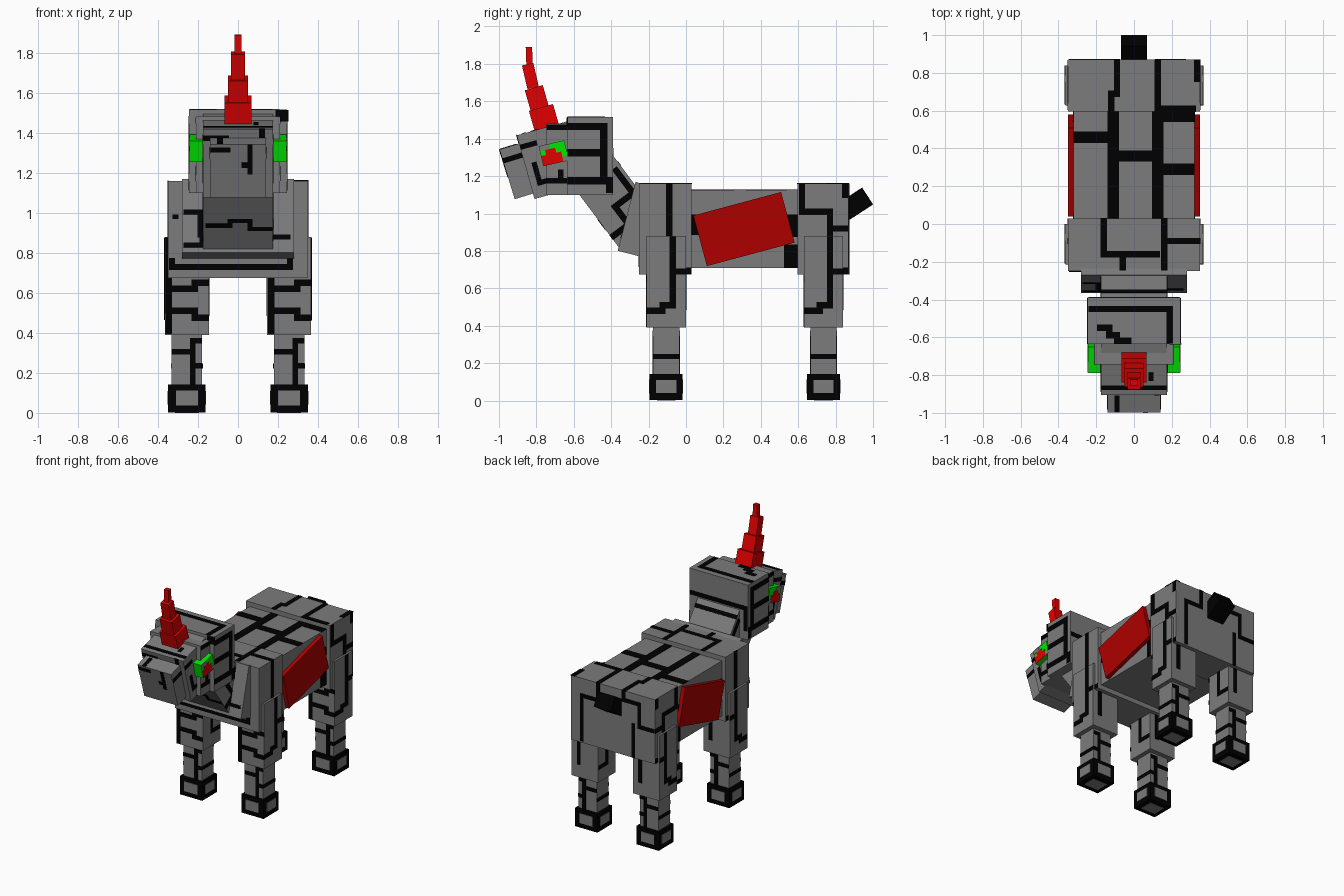
import bpy, bmesh, math
from mathutils import Matrix, Vector


def material(name, rgb):
    m = bpy.data.materials.new(name)
    m.diffuse_color = (*rgb, 1)
    return m


GREY = material("stone_grey", (0.2, 0.2, 0.2))
BLACK = material("stripe_black", (0.0, 0.0, 0.0))
RED = material("horn_red", (0.76, 0.0, 0.0))
DARK_RED = material("panel_red", (0.42, 0.0, 0.0))
GREEN = material("eye_green", (0.0, 0.82, 0.0))


def cuboids(name, items, mat, centre=(0, 0, 0), tilt=0):
    """One object made of (centre, size) blocks, tilted about the x axis."""
    bm = bmesh.new()
    for c, s in items:
        bmesh.ops.create_cube(bm, size=1, matrix=Matrix.Translation(c) @ Matrix.Diagonal((*s, 1)))
    bm.transform(Matrix.Translation(centre) @ Matrix.Rotation(math.radians(tilt), 4, 'X'))
    me = bpy.data.meshes.new(name)
    bm.to_mesh(me)
    bm.free()
    me.materials.append(mat)
    ob = bpy.data.objects.new(name, me)
    bpy.context.collection.objects.link(ob)
    return ob


def block(name, lo, hi, mat=GREY):
    lo, hi = Vector(lo), Vector(hi)
    return cuboids(name, [((lo + hi) / 2, hi - lo)], mat)


def tilted(name, half_x, y, z, depth, height, tilt, mat=GREY, x=0):
    return cuboids(name, [((0, 0, 0), (half_x * 2, depth, height))], mat, (x, y, z), tilt)


def paint(name, axis, planes, lines, w=0.034, mat=BLACK, centre=(0, 0, 0), tilt=0):
    """Thin strips along right-angled paths on the planes across one axis."""
    items = []
    for p in planes:
        for path in lines:
            for (a, b), (c, d) in zip(path, path[1:]):
                pos, size = [(a + c) / 2, (b + d) / 2], [abs(a - c) + w, abs(b - d) + w]
                pos.insert(axis, p)
                size.insert(axis, 0.006)
                items.append((pos, size))
    return cuboids(name, items, mat, centre, tilt)


# body blocks
block("torso", (-0.32, 0.02, 0.71), (0.32, 0.6, 1.125))
block("chest", (-0.35, -0.25, 0.675), (0.35, 0.03, 1.16))
block("rump", (-0.35, 0.595, 0.675), (0.35, 0.87, 1.16))
tilted("collar", 0.28, -0.24, 0.965, 0.16, 0.38, -14.5)
tilted("neck", 0.175, -0.375, 1.065, 0.27, 0.46, 36.9)
tilted("tail", 0.07, 0.904, 1.05, 0.16, 0.108, 33, BLACK)

# side panels
for side, s in (("left", -1), ("right", 1)):
    tilted(side + "_panel", 0.018, 0.31, 0.917, 0.486, 0.28, 15, DARK_RED, s * 0.332)

# body stripes: top, sides, front and back
paint("torso_top_stripes", 2, [1.125], [
    [(-0.11, 0.05), (-0.11, 0.58)], [(0.125, 0.05), (0.125, 0.58)],
    [(-0.11, 0.36), (0.125, 0.36)], [(-0.29, 0.46), (-0.11, 0.46)],
    [(0.125, 0.29), (0.29, 0.29)], [(0.125, 0.57), (0.29, 0.57)]], 0.06)
paint("rump_top_stripes", 2, [1.16], [
    [(-0.09, 0.855), (-0.09, 0.69), (-0.12, 0.69), (-0.12, 0.61)],
    [(0.125, 0.855), (0.125, 0.61), (0.31, 0.61)], [(0.335, 0.855), (0.335, 0.77)]])
paint("chest_top_stripes", 2, [1.16], [
    [(-0.16, 0.015), (-0.16, -0.16), (0.12, -0.16)], [(0.16, 0.015), (0.16, -0.235)],
    [(0.16, -0.09), (0.335, -0.09)], [(-0.06, -0.16), (-0.06, -0.235)]])
paint("chest_side_stripes", 0, [-0.35, 0.35], [
    [(-0.09, 1.145), (-0.09, 0.7)], [(-0.09, 0.695), (0.013, 0.695)]])
paint("torso_side_patches", 0, [-0.32, 0.32], [
    [(0.56, 0.745), (0.56, 0.8)], [(0.56, 0.91), (0.56, 0.96)], [(0.06, 0.92), (0.06, 0.96)]], 0.07)
paint("rump_side_stripes", 0, [-0.35, 0.35], [
    [(0.62, 1.14), (0.62, 1.01), (0.77, 1.01), (0.77, 0.7)], [(0.77, 0.92), (0.85, 0.92)],
    [(0.77, 0.695), (0.85, 0.695)], [(0.85, 1.14), (0.85, 1.1)]])
paint("chest_front_stripes", 1, [-0.25], [
    [(-0.33, 0.73), (0.26, 0.73), (0.26, 0.76)], [(-0.33, 0.76), (-0.33, 0.73)]], 0.03)
paint("chest_front_spot", 1, [-0.25], [[(-0.31, 0.98), (-0.315, 0.98)]], 0.024)
paint("rump_back_stripes", 1, [0.87], [
    [(-0.09, 1.145), (-0.09, 1.09), (-0.22, 1.09), (-0.22, 0.92), (-0.33, 0.92)],
    [(0.125, 1.145), (0.125, 1.03), (0.26, 1.03), (0.26, 0.7)],
    [(-0.17, 0.92), (-0.17, 0.69)]], 0.03)
paint("collar_front_stripes", 1, [-0.08], [
    [(-0.26, -0.15), (-0.18, -0.15), (-0.18, -0.11), (0.25, -0.11)],
    [(-0.19, -0.1), (-0.19, 0.02), (-0.26, 0.02)]], 0.025, BLACK, (0, -0.24, 0.965), -14.5)
paint("neck_side_stripes", 0, [-0.175, 0.175], [
    [(0.1, 0.13), (0.1, -0.14)], [(0.1, -0.02), (-0.02, -0.02), (-0.02, -0.2)],
    [(-0.02, -0.14), (-0.12, -0.14)]], 0.034, BLACK, (0, -0.375, 1.065), 36.9)
paint("neck_front_stripes", 1, [-0.135], [
    [(-0.15, -0.06), (-0.04, -0.06), (-0.04, -0.03), (0.06, -0.03), (0.06, -0.08), (0.16, -0.08)]],
    0.025, BLACK, (0, -0.375, 1.065), 36.9)
paint("neck_back_stripe", 1, [0.135], [[(-0.16, 0.15), (0.16, 0.15)]],
      0.03, BLACK, (0, -0.375, 1.065), 36.9)

# legs with dark, inset-panelled hooves
for end, cy in (("front", -0.106), ("back", 0.735)):
    for side, cx in (("left", -0.256), ("right", 0.256)):
        n = f"{end}_{side}_"
        s = 1 if cx > 0 else -1
        at = (cx, cy, 0)
        block(n + "upper_leg", (cx - 0.11, cy - 0.105, 0.39), (cx + 0.11, cy + 0.105, 0.88))
        block(n + "lower_leg", (cx - 0.077, cy - 0.07, 0.13), (cx + 0.077, cy + 0.07, 0.4))
        block(n + "hoof", (cx - 0.093, cy - 0.088, 0.003), (cx + 0.093, cy + 0.088, 0.142), BLACK)
        paint(n + "thigh_outer_stripes", 0, [s * 0.11], [
            [(0.035, 0.86), (0.035, 0.51), (-0.02, 0.51), (-0.02, 0.48), (-0.085, 0.48)],
            [(0.035, 0.69), (0.088, 0.69)]], 0.034, BLACK, at)
        paint(n + "thigh_inner_stripes", 0, [-s * 0.11], [
            [(0.0, 0.67), (0.0, 0.5), (0.085, 0.5)]], 0.03, BLACK, at)
        paint(n + "thigh_front_stripes", 1, [-0.105], [
            [(-0.09, 0.86), (-0.09, 0.41)], [(-0.09, 0.62), (0.04, 0.62), (0.04, 0.65), (0.095, 0.65)],
            [(-0.09, 0.51), (0.04, 0.51), (0.04, 0.475), (0.095, 0.475)]], 0.032, BLACK, at)
        paint(n + "thigh_back_stripe", 1, [0.105], [[(0.05, 0.86), (0.05, 0.5)]], 0.03, BLACK, at)
        paint(n + "shin_face_stripes", 1, [-0.07, 0.07], [
            [(-0.063, 0.305), (0.03, 0.305), (0.03, 0.155)], [(0.03, 0.235), (0.063, 0.235)],
            [(0.03, 0.305), (0.03, 0.36), (0.063, 0.36)]], 0.028, BLACK, at)
        paint(n + "shin_side_stripes", 0, [-0.077, 0.077], [
            [(-0.057, 0.235), (0.057, 0.235)]], 0.026, BLACK, at)
        paint(n + "hoof_side_panels", 0, [-0.093, 0.093], [[(-0.02, 0.075), (0.02, 0.075)]], 0.068, GREY, at)
        paint(n + "hoof_face_panels", 1, [-0.088, 0.088], [[(-0.018, 0.075), (0.018, 0.075)]], 0.074, GREY, at)
        paint(n + "hoof_sole_panel", 2, [0.003], [[(-0.01, 0), (0.01, 0)]], 0.1, GREY, at)

# head
block("skull", (-0.245, -0.635, 1.1), (0.245, -0.39, 1.515))
block("face", (-0.21, -0.745, 1.1), (0.21, -0.62, 1.48))
MUZZLE, NOSE = (0, -0.713, 1.288), (0, -0.88, 1.233)
tilted("muzzle", 0.175, *MUZZLE[1:], 0.3, 0.353, 15.6)
tilted("nose", 0.14, *NOSE[1:], 0.16, 0.278, 17)

# head stripes
paint("skull_side_stripes", 0, [-0.245, 0.245], [
    [(-0.615, 1.465), (-0.44, 1.465), (-0.44, 1.18)], [(-0.615, 1.175), (-0.41, 1.175)],
    [(-0.615, 1.325), (-0.44, 1.325)], [(-0.41, 1.175), (-0.41, 1.13)]], 0.038)
paint("face_side_stripes", 0, [-0.21, 0.21], [
    [(-0.73, 1.462), (-0.65, 1.462)], [(-0.73, 1.175), (-0.65, 1.175)], [(-0.67, 1.175), (-0.67, 1.22)]], 0.03)
paint("skull_top_stripes", 2, [1.515], [
    [(-0.225, -0.45), (0.19, -0.45), (0.19, -0.615)],
    [(-0.18, -0.55), (-0.13, -0.55), (-0.13, -0.59), (-0.09, -0.59), (-0.09, -0.617), (-0.03, -0.617)]], 0.034)
paint("skull_back_stripes", 1, [-0.39], [
    [(-0.225, 1.335), (0.225, 1.335)], [(-0.225, 1.335), (-0.225, 1.18)]], 0.032)
paint("skull_front_patches", 1, [-0.635], [[(0.215, 1.485), (0.225, 1.485)]], 0.055)
paint("muzzle_side_stripes", 0, [-0.175, 0.175], [
    [(-0.135, 0.11), (-0.07, 0.11)], [(-0.1, 0.0), (-0.1, -0.1), (-0.04, -0.1), (-0.04, -0.16)]],
    0.028, BLACK, MUZZLE, 15.6)
paint("muzzle_front_stripes", 1, [-0.15], [
    [(-0.16, 0.13), (-0.06, 0.13)], [(0.12, 0.165), (0.12, 0.14)]], 0.03, BLACK, MUZZLE, 15.6)
paint("muzzle_top_stripes", 2, [0.1765], [
    [(-0.16, -0.11), (0.16, -0.11)], [(0.09, -0.06), (0.09, -0.04)]], 0.025, BLACK, MUZZLE, 15.6)
paint("nose_side_stripes", 0, [-0.14, 0.14], [[(-0.065, 0.075), (0.015, 0.075)]], 0.028, BLACK, NOSE, 17)
paint("nose_front_stripes", 1, [-0.08], [
    [(0.06, 0.125), (0.06, -0.005)], [(0.03, 0.03), (0.06, 0.03)],
    [(-0.125, 0.11), (-0.05, 0.11)]], 0.026, BLACK, NOSE, 17)
paint("nose_top_stripe", 2, [0.139], [[(-0.09, -0.065), (-0.09, 0.0)]], 0.028, BLACK, NOSE, 17)

# eyes: green brow block with stepped red iris and grey corners
for side, s in (("left", -1), ("right", 1)):
    at = (s * 0.21, -0.707, 1.322)
    tilted(side + "_eye", 0.033, *at[1:], 0.14, 0.11, 13, GREEN, at[0])
    paint(side + "_iris", 0, [s * 0.033], [[(-0.041, -0.027), (0.013, -0.027)], [(-0.014, -0.027), (-0.014, 0.0)]],
          0.055, RED, at, 13)
    paint(side + "_eye_notch", 0, [s * 0.033], [[(-0.056, 0.042), (-0.027, 0.042)], [(0.056, -0.042), (0.054, -0.042)]],
          0.027, GREY, at, 13)

# stepped, curving horn
for i, (half, y, z, depth, h, tilt) in enumerate((
        (0.067, -0.757, 1.502, 0.134, 0.135, 16), (0.051, -0.796, 1.61, 0.1, 0.13, 16),
        (0.035, -0.832, 1.735, 0.062, 0.13, 13), (0.018, -0.838, 1.835, 0.034, 0.11, 2))):
    tilted(f"horn_step_{i + 1}", half, y, z, depth, h, tilt, RED)
